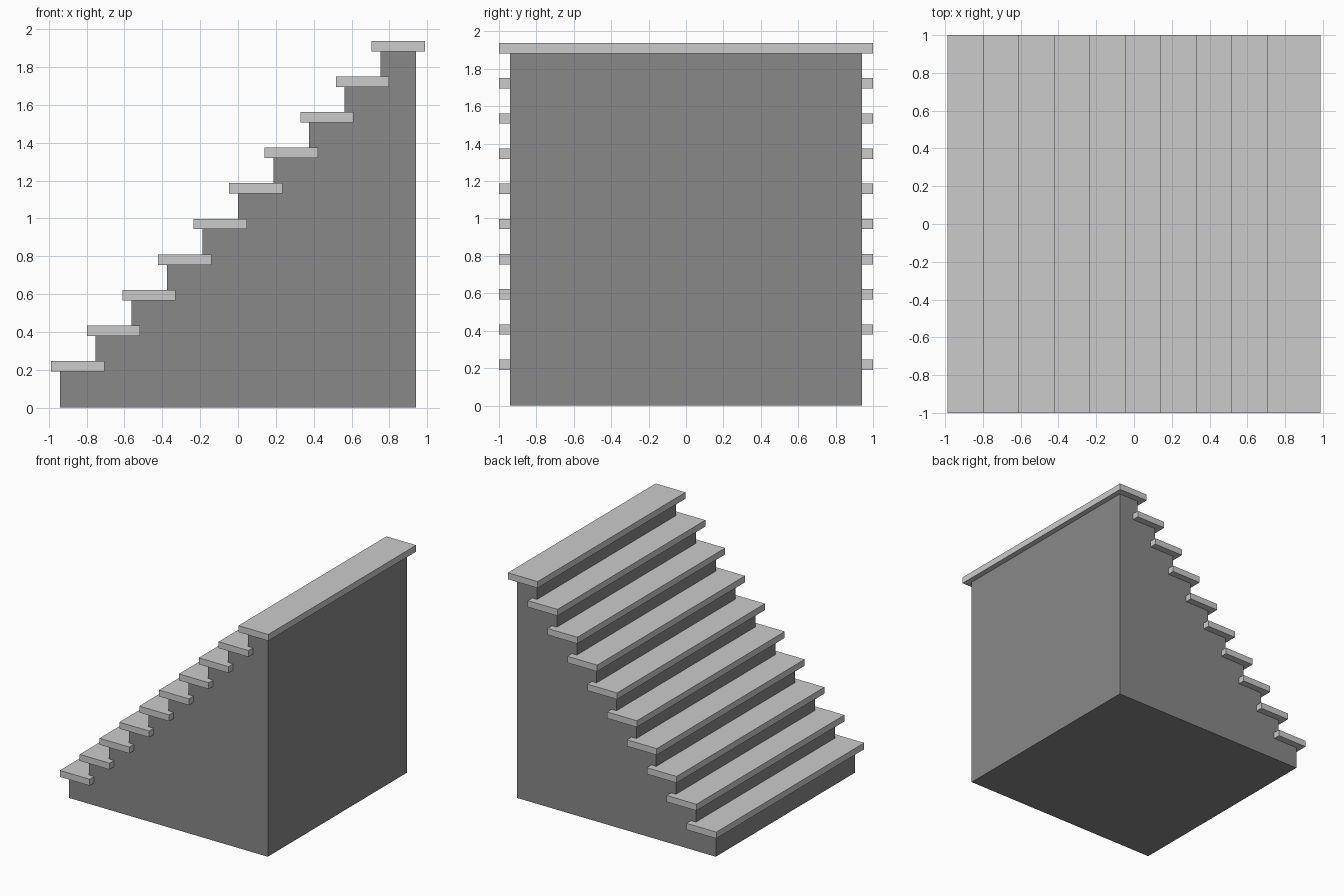
import bpy, bmesh

if "Cube" in bpy.data.objects:
    bpy.data.objects.remove(bpy.data.objects["Cube"])

STEPS, RUN, RISE = 10, 0.188, 0.188
FIRST = 0.191            # underside of the lowest tread
THICK = 0.055            # tread thickness
NOSE = 0.047             # tread overhang front and back
HALF = 0.94              # half size of the stair body


def material(name, grey):
    mat = bpy.data.materials.new(name)
    mat.diffuse_color = (grey, grey, grey, 1)
    mat.use_nodes = True
    mat.node_tree.nodes["Principled BSDF"].inputs["Base Color"].default_value = mat.diffuse_color
    return mat


def add_object(name, bm, mat):
    bmesh.ops.recalc_face_normals(bm, faces=bm.faces)
    mesh = bpy.data.meshes.new(name)
    bm.to_mesh(mesh)
    bm.free()
    mesh.materials.append(mat)
    obj = bpy.data.objects.new(name, mesh)
    bpy.context.collection.objects.link(obj)
    return obj


dark = material("dark_grey", 0.25)
light = material("light_grey", 0.8)

# Solid stair body: stepped side profile extruded across the width
profile = [(HALF, 0), (-HALF, 0)]
for i in range(STEPS):
    z = FIRST + i * RISE
    profile += [(-HALF + i * RUN, z), (-HALF + (i + 1) * RUN, z)]
bm = bmesh.new()
side = bm.faces.new([bm.verts.new((x, -HALF, z)) for x, z in profile])
ext = bmesh.ops.extrude_face_region(bm, geom=[side])
verts = [g for g in ext["geom"] if isinstance(g, bmesh.types.BMVert)]
bmesh.ops.translate(bm, verts=verts, vec=(0, 2 * HALF, 0))
add_object("stair_body", bm, dark)

# Overhanging treads, one slab per step
for i in range(STEPS):
    bm = bmesh.new()
    bmesh.ops.create_cube(bm, size=1)
    bmesh.ops.scale(bm, verts=bm.verts, vec=(RUN + 2 * NOSE, 2, THICK))
    tread = add_object(f"tread_{i + 1}", bm, light)
    tread.location = (-HALF + (i + 0.5) * RUN, 0, FIRST + i * RISE + THICK / 2)
